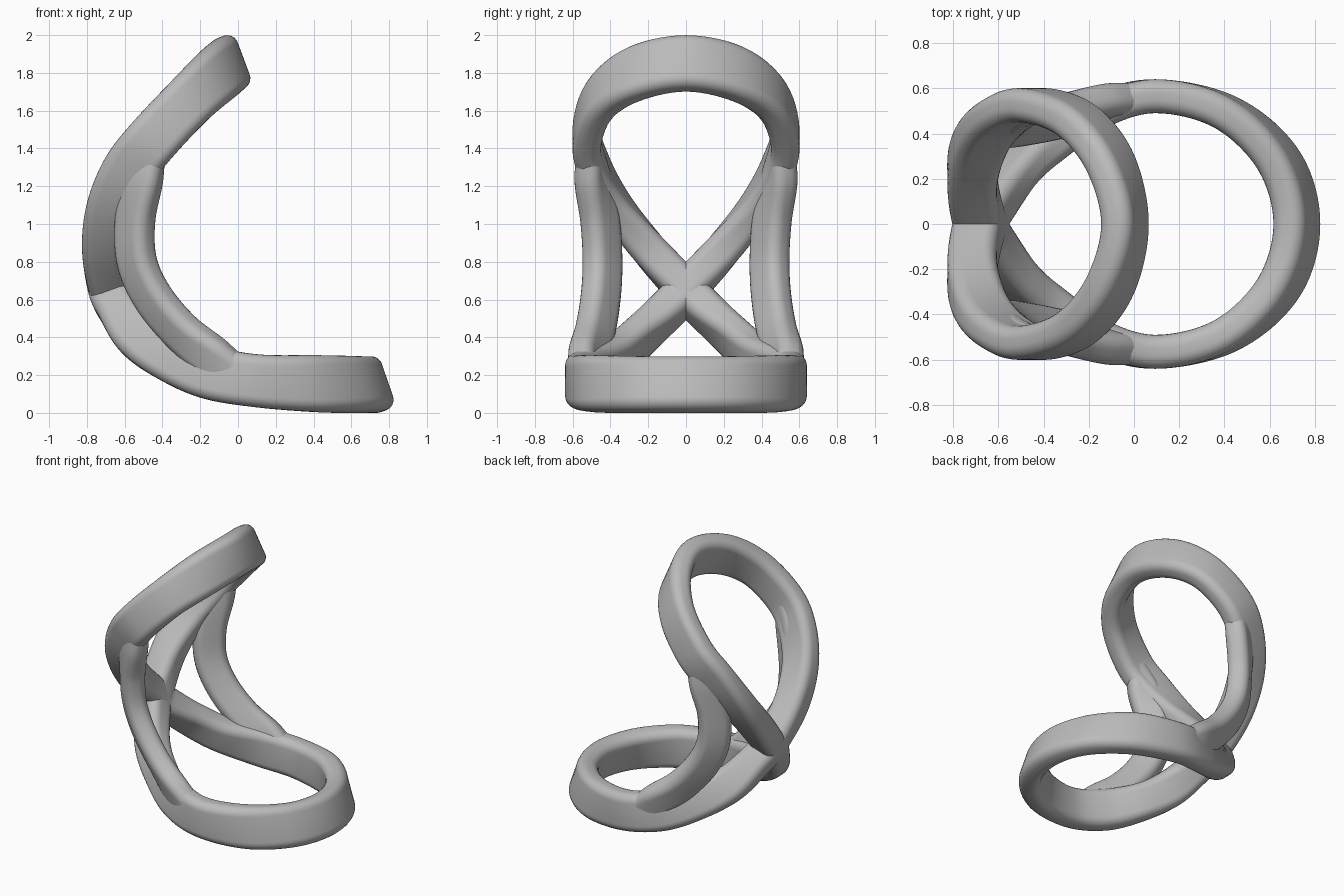
import bpy, bmesh, math
from mathutils import Vector

if "Cube" in bpy.data.objects:
    bpy.data.objects.remove(bpy.data.objects["Cube"])

grey = bpy.data.materials.new("warm_grey")
grey.use_nodes = True
grey.diffuse_color = (0.5, 0.5, 0.5, 1)
grey.node_tree.nodes["Principled BSDF"].inputs["Base Color"].default_value = (0.5, 0.5, 0.5, 1)

# Section sizes (width, depth) and corner radius
RING, SIDE, NECK, CROSS = (0.15, 0.3), (0.15, 0.28), (0.165, 0.25), (0.19, 0.22)
BRACE, TIP = (0.15, 0.22), (0.13, 0.14)
RADIUS = 0.06


def rounded_section(width, depth, steps=6):
    """Rounded rectangle, deep side along the second coordinate."""
    pts = []
    for q, (sx, sy) in enumerate([(1, 1), (-1, 1), (-1, -1), (1, -1)]):
        for i in range(steps + 1):
            a = math.pi / 2 * (q + i / steps)
            pts.append((sx * (width / 2 - RADIUS) + RADIUS * math.cos(a),
                        sy * (depth / 2 - RADIUS) + RADIUS * math.sin(a)))
    return pts


def smooth_points(values, closed, steps=14):
    """Catmull-Rom interpolation of a list of vectors."""
    n = len(values)
    get = (lambda i: values[i % n]) if closed else (lambda i: values[max(0, min(n - 1, i))])
    out = []
    for i in range(n if closed else n - 1):
        a, b, c, d = (get(i + k) for k in (-1, 0, 1, 2))
        for s in range(steps):
            t = s / steps
            out.append(0.5 * (2 * b + (c - a) * t + (2 * a - 5 * b + 4 * c - d) * t ** 2
                              + (3 * b - a - 3 * c + d) * t ** 3))
    if not closed:
        out.append(values[-1].copy())
    return out


def sweep(name, keys, closed):
    """Sweep the section along keys of (position, deep direction, size)."""
    path = smooth_points([Vector(k[0]) for k in keys], closed)
    deep = smooth_points([Vector(k[1]).normalized() for k in keys], closed)
    size = smooth_points([Vector(k[2]) for k in keys], closed)
    n = len(path)
    bm = bmesh.new()
    rings = []
    for i, (p, d, wd) in enumerate(zip(path, deep, size)):
        nxt = path[(i + 1) % n] if closed else path[min(i + 1, n - 1)]
        prv = path[i - 1] if closed else path[max(i - 1, 0)]
        t = (nxt - prv).normalized()
        v = (d - t * d.dot(t)).normalized()
        u = v.cross(t)
        rings.append([bm.verts.new(p + u * a + v * b) for a, b in rounded_section(*wd)])
    m = len(rings[0])
    for i in range(n if closed else n - 1):
        r, s = rings[i], rings[(i + 1) % n]
        for j in range(m):
            bm.faces.new((r[j], r[(j + 1) % m], s[(j + 1) % m], s[j]))
    if not closed:
        bm.faces.new(rings[0])
        bm.faces.new(rings[-1])
    bmesh.ops.recalc_face_normals(bm, faces=bm.faces)
    mesh = bpy.data.meshes.new(name)
    bm.to_mesh(mesh)
    bm.free()
    mesh.materials.append(grey)
    obj = bpy.data.objects.new(name, mesh)
    bpy.context.collection.objects.link(obj)
    bpy.ops.object.select_all(action='DESELECT')
    obj.select_set(True)
    bpy.context.view_layer.objects.active = obj
    bpy.ops.object.shade_smooth_by_angle(angle=math.radians(40))


def flip(key):
    (x, y, z), (a, b, c), size = key
    return (x, -y, z), (a, -b, c), size


# Figure-eight frame: base ring, crossing at the back, then upper ring
half = [
    ((0.72, 0, 0.15), (-0.33, 0, 0.95), RING),
    ((0.64, 0.28, 0.15), (-0.33, 0, 0.95), RING),
    ((0.41, 0.49, 0.155), (-0.2, 0, 0.97), RING),
    ((0.10, 0.565, 0.17), (0.05, 0, 1), SIDE),
    ((-0.16, 0.5, 0.215), (0.25, 0, 0.95), SIDE),
    ((-0.38, 0.36, 0.30), (0.5, 0, 0.87), NECK),
    ((-0.53, 0.24, 0.41), (0.75, 0, 0.66), NECK),
    ((-0.63, 0.10, 0.545), (0.88, 0, 0.45), CROSS),
    ((-0.68, 0, 0.65), (0.93, 0, 0.36), CROSS),
    ((-0.715, -0.2, 0.87), (0.99, 0, 0), CROSS),
    ((-0.675, -0.37, 1.09), (0.93, 0, -0.36), NECK),
    ((-0.575, -0.48, 1.29), (0.8, 0, -0.6), SIDE),
    ((-0.44, -0.525, 1.46), (0.73, 0, -0.68), SIDE),
    ((-0.25, -0.455, 1.66), (0.6, 0, -0.8), SIDE),
    ((-0.105, -0.27, 1.795), (0.45, 0, -0.9), RING),
    ((-0.04, 0, 1.85), (0.35, 0, -0.94), RING),
]
frame = half + [flip(k) for k in reversed(half[1:-1])]
sweep("figure_eight_frame", frame, True)

# Side braces, their tips buried in the two rings
brace = [
    ((-0.45, 0.515, 1.43), (0.73, 0.1, -0.5), TIP),
    ((-0.505, 0.495, 1.25), (0.75, 0.4, -0.25), BRACE),
    ((-0.545, 0.455, 1.02), (0.72, 0.65, -0.05), BRACE),
    ((-0.535, 0.442, 0.80), (0.7, 0.68, 0.15), BRACE),
    ((-0.45, 0.452, 0.61), (0.6, 0.65, 0.4), BRACE),
    ((-0.30, 0.482, 0.43), (0.45, 0.6, 0.6), BRACE),
    ((-0.12, 0.53, 0.285), (0.3, 0.35, 0.85), BRACE),
    ((0.04, 0.56, 0.19), (0.1, 0, 1), TIP),
]
sweep("left_brace", brace, False)
sweep("right_brace", [flip(k) for k in brace], False)
